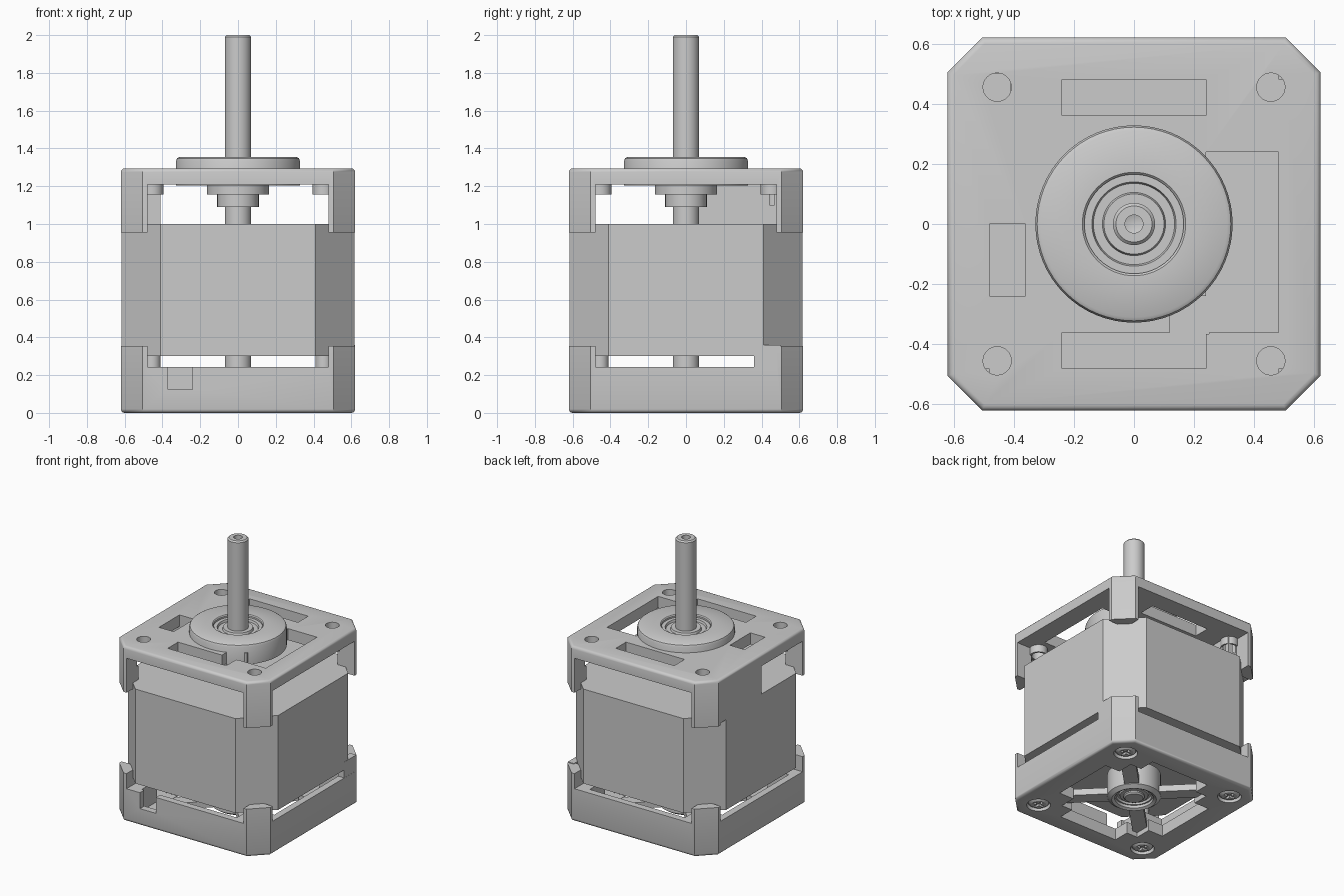
import bpy, bmesh, math
from mathutils import Matrix

cube = bpy.data.objects.get("Cube")
if cube:
    bpy.data.objects.remove(cube, do_unlink=True)

metal = bpy.data.materials.new("grey_metal")
metal.use_nodes = True
GREY = (0.6, 0.6, 0.6, 1)
metal.diffuse_color = GREY
metal.node_tree.nodes["Principled BSDF"].inputs["Base Color"].default_value = GREY

parts = []


def finish(name, bm, keep=True):
    bmesh.ops.recalc_face_normals(bm, faces=bm.faces)
    mesh = bpy.data.meshes.new(name)
    bm.to_mesh(mesh)
    bm.free()
    mesh.materials.append(metal)
    ob = bpy.data.objects.new(name, mesh)
    bpy.context.collection.objects.link(ob)
    if keep:
        parts.append(ob)
    return ob


def box(name, x0, x1, y0, y1, z0, z1, keep=True, turn=0):
    bm = bmesh.new()
    bmesh.ops.create_cube(bm, size=1)
    bmesh.ops.scale(bm, vec=(x1 - x0, y1 - y0, z1 - z0), verts=bm.verts)
    bmesh.ops.translate(bm, vec=((x0 + x1) / 2, (y0 + y1) / 2, (z0 + z1) / 2), verts=bm.verts)
    bmesh.ops.rotate(bm, matrix=Matrix.Rotation(turn, 3, 'Z'), verts=bm.verts)
    return finish(name, bm, keep)


def cylinder(name, x, y, r, z0, z1, keep=True):
    bm = bmesh.new()
    bmesh.ops.create_cone(bm, cap_ends=True, segments=32, radius1=r, radius2=r, depth=z1 - z0)
    bmesh.ops.translate(bm, vec=(x, y, (z0 + z1) / 2), verts=bm.verts)
    return finish(name, bm, keep)


def octagon(name, half, flat, z0, z1, bevel_z=None):
    """Square prism with cut corners, optionally with one rounded rim."""
    bm = bmesh.new()
    pts = [(flat, -half), (half, -flat), (half, flat), (flat, half),
           (-flat, half), (-half, flat), (-half, -flat), (-flat, -half)]
    face = bm.faces.new([bm.verts.new((x, y, z0)) for x, y in pts])
    ext = bmesh.ops.extrude_face_region(bm, geom=[face])
    top = [g for g in ext["geom"] if isinstance(g, bmesh.types.BMVert)]
    bmesh.ops.translate(bm, vec=(0, 0, z1 - z0), verts=top)
    if bevel_z is not None:
        rim = [e for e in bm.edges if all(abs(v.co.z - bevel_z) < 1e-5 for v in e.verts)]
        bmesh.ops.bevel(bm, geom=rim, offset=0.02, segments=3, profile=0.5, affect='EDGES')
    return finish(name, bm)


def lathe(name, profile, x=0, y=0, closed=True):
    """Turn a profile of (radius, height) around a vertical axis."""
    bm = bmesh.new()
    vs = [bm.verts.new((r, 0, z)) for r, z in profile]
    es = [bm.edges.new(p) for p in zip(vs, vs[1:])]
    if closed:
        es.append(bm.edges.new((vs[-1], vs[0])))
    bmesh.ops.spin(bm, geom=vs + es, cent=(0, 0, 0), axis=(0, 0, 1), angle=math.tau, steps=64)
    bmesh.ops.remove_doubles(bm, verts=bm.verts, dist=1e-5)
    bmesh.ops.translate(bm, vec=(x, y, 0), verts=bm.verts)
    return finish(name, bm)


def cut(ob, cutters):
    bpy.context.view_layer.objects.active = ob
    for c in cutters:
        mod = ob.modifiers.new("cut", 'BOOLEAN')
        mod.operation = 'DIFFERENCE'
        mod.solver = 'EXACT'
        mod.object = c
        bpy.ops.object.modifier_apply(modifier=mod.name)
        bpy.data.objects.remove(c, do_unlink=True)


def cutbox(*size):
    return box("cutter", *size, keep=False)


corners = [(sx * 0.455, sy * 0.455) for sx in (-1, 1) for sy in (-1, 1)]

# Middle body
octagon("motor_body", 0.617, 0.41, 0.3, 1.0)

# Top cover: plate with four corner legs, slots and screw holes
top = octagon("top_cover", 0.62, 0.505, 0.955, 1.295, bevel_z=1.295)
cut(top, [
    cutbox(-0.48, 0.48, -0.7, 0.7, 0.9, 1.21),
    cutbox(-0.7, 0.7, -0.48, 0.48, 0.9, 1.21),
    cutbox(-0.24, 0.24, 0.36, 0.48, 1.1, 1.4),
    cutbox(-0.24, 0.24, -0.48, -0.36, 1.1, 1.4),
    cutbox(-0.48, -0.36, -0.24, 0, 1.1, 1.4),
    cutbox(0.24, 0.48, -0.36, 0.24, 1.1, 1.4),
    cutbox(0.12, 0.25, -0.365, -0.24, 1.1, 1.4),
    cylinder("cutter", 0, 0, 0.2, 1.1, 1.4, keep=False),
] + [cylinder("cutter", x, y, 0.047, 1.1, 1.4, keep=False) for x, y in corners])

# Solid wall on one side, pierced by the neighbouring screw hole
wall = box("side_wall", -0.619, -0.41, 0, 0.5, 0.97, 1.23)
cut(wall, [cylinder("cutter", -0.455, 0.455, 0.047, 1.1, 1.4, keep=False)])

# Screw sockets under the plate
for x, y in corners:
    lathe("screw_socket", [(0.047, 1.155), (0.06, 1.155), (0.06, 1.22), (0.047, 1.22)], x, y)

# Pilot disc, bearing and collar
lathe("pilot_disc", [(0.165, 1.205), (0.328, 1.205), (0.328, 1.335), (0.322, 1.348),
                     (0.31, 1.355), (0.172, 1.355), (0.165, 1.348)])
lathe("top_bearing", [(0.06, 1.155), (0.165, 1.155), (0.165, 1.335), (0.14, 1.335),
                      (0.135, 1.32), (0.105, 1.32), (0.1, 1.335), (0.06, 1.335)])
lathe("bearing_collar", [(0.06, 1.09), (0.11, 1.09), (0.11, 1.16), (0.06, 1.16)])

# Shaft with chamfered ends and a centre hole
lathe("shaft", [(0, 0.02), (0.06, 0.02), (0.07, 0.03), (0.07, 1.99), (0.06, 2.0),
                (0.03, 2.0), (0.03, 1.97), (0, 1.96)], closed=False)

# Bottom cover: tray with corner legs, wide openings and a wall notch
bottom = octagon("bottom_cover", 0.62, 0.505, 0, 0.355, bevel_z=0)
cut(bottom, [
    cutbox(-0.48, 0.48, -0.7, 0.7, 0.243, 0.5),
    cutbox(-0.7, 0.7, -0.48, 0.48, 0.243, 0.5),
    cutbox(-0.57, 0.57, -0.39, 0.39, 0.085, 0.5),
    cutbox(-0.39, 0.39, -0.57, 0.57, 0.085, 0.5),
    cutbox(-0.45, 0.45, -0.24, 0.24, -0.1, 0.2),
    cutbox(-0.24, 0.24, -0.48, 0.48, -0.1, 0.2),
    cutbox(-0.33, 0.33, -0.36, 0.36, -0.1, 0.2),
    cutbox(-0.37, -0.24, -0.7, -0.5, 0.125, 0.4),
] + [cylinder("cutter", x, y, 0.08, -0.1, 0.03, keep=False) for x, y in corners])
box("leg_extension", 0.57, 0.619, 0.36, 0.5, 0.2, 0.36)

# Lower bearing seat on four arms
lathe("bearing_seat", [(0.13, 0.02), (0.15, 0.01), (0.18, 0.03), (0.18, 0.2), (0.13, 0.2)])
lathe("lower_bearing", [(0.06, 0.04), (0.095, 0.04), (0.1, 0.055), (0.115, 0.055),
                        (0.12, 0.04), (0.135, 0.04), (0.135, 0.15), (0.06, 0.15)])
for i in range(4):
    box("seat_arm", 0.16, 0.5, -0.05, 0.05, 0.035, 0.083, turn=math.pi / 4 + i * math.pi / 2)

# Screws with cross-slot heads
for x, y in corners:
    cylinder("screw_shank", x, y, 0.045, 0.02, 0.97)
    head = lathe("screw_head", [(0, 0.003), (0.05, 0.003), (0.068, 0.015), (0.068, 0.04), (0, 0.04)],
                 x, y, closed=False)
    cut(head, [cutbox(x - 0.04, x + 0.04, y - 0.01, y + 0.01, -0.1, 0.02),
               cutbox(x - 0.01, x + 0.01, y - 0.04, y + 0.04, -0.1, 0.02)])

# Smooth round surfaces, keep hard edges
bpy.ops.object.select_all(action='DESELECT')
for ob in parts:
    ob.select_set(True)
bpy.context.view_layer.objects.active = parts[0]
bpy.ops.object.shade_smooth_by_angle(angle=math.radians(32))
